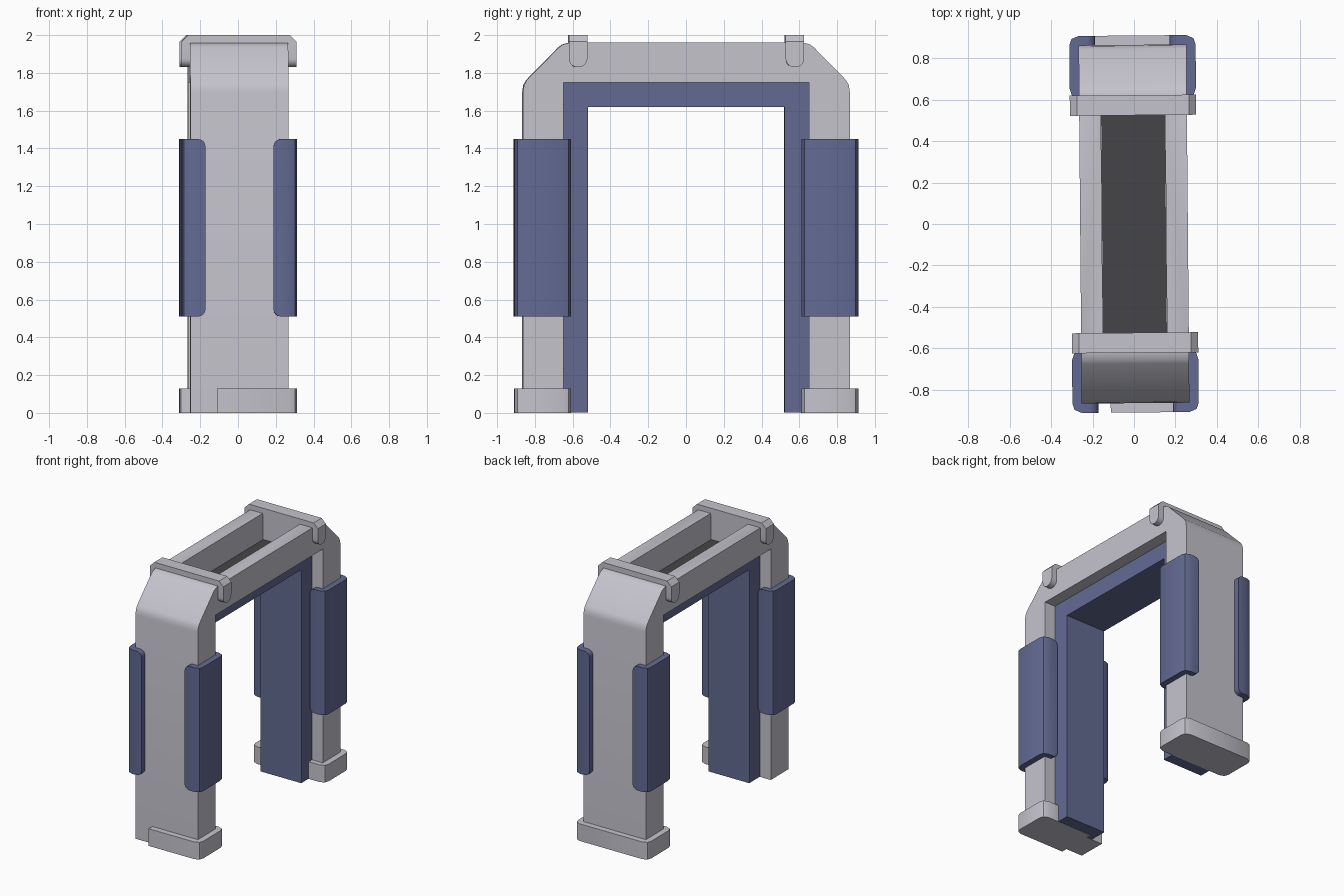
import bpy, bmesh, math
from mathutils import Vector

if "Cube" in bpy.data.objects:
    bpy.data.objects.remove(bpy.data.objects["Cube"])

TILT = math.radians(0.5)  # the whole model is turned very slightly about z


def material(name, rgb):
    m = bpy.data.materials.new(name)
    m.diffuse_color = (*rgb, 1)
    m.use_nodes = True
    m.node_tree.nodes["Principled BSDF"].inputs["Base Color"].default_value = m.diffuse_color
    return m


GREY = material("light_grey", (0.56, 0.55, 0.61))
BLUE = material("slate_blue", (0.125, 0.145, 0.29))
DARK = material("dark_grey", (0.06, 0.06, 0.063))


def prism(name, pts, axis, lo, hi, mat, bevel=None, offset=0.04, segments=4):
    """Extrude a 2D outline along an axis; bevel(a, b) picks edges to round."""
    def place(p, d):
        return {"x": (d, *p), "y": (p[0], d, p[1]), "z": (*p, d)}[axis]
    bm = bmesh.new()
    a = [bm.verts.new(place(p, lo)) for p in pts]
    b = [bm.verts.new(place(p, hi)) for p in pts]
    n = len(pts)
    bm.faces.new(a)
    bm.faces.new(b[::-1])
    for i in range(n):
        j = (i + 1) % n
        bm.faces.new((a[i], b[i], b[j], a[j]))
    bmesh.ops.recalc_face_normals(bm, faces=bm.faces)
    if bevel:
        edges = [e for e in bm.edges if bevel(e.verts[0].co, e.verts[1].co)]
        bmesh.ops.bevel(bm, geom=edges, offset=offset, segments=segments,
                        profile=0.5, affect="EDGES")
    me = bpy.data.meshes.new(name)
    bm.to_mesh(me)
    bm.free()
    me.materials.append(mat)
    ob = bpy.data.objects.new(name, me)
    bpy.context.collection.objects.link(ob)
    return ob


def rect(x0, x1, y0, y1):
    return [(x0, y0), (x1, y0), (x1, y1), (x0, y1)]


def mirrored(half):
    return half + [(-u, v) for u, v in reversed(half)]


# Grey outer arch with chamfered shoulders
arch = prism("outer_arch", mirrored([
    (0.65, 1.75), (0.65, 0), (0.865, 0), (0.865, 1.70), (0.86, 1.735),
    (0.845, 1.762), (0.675, 1.935), (0.655, 1.95), (0.62, 1.96)]),
    "x", -0.26, 0.26, GREY)

# Open channel along the top beam
cutter = prism("channel_cutter", rect(-0.155, 0.155, -0.53, 0.53), "z", 1.757, 2.2, GREY)
cutter.hide_render = True
cut = arch.modifiers.new("channel", "BOOLEAN")
cut.object = cutter
cut.operation = "DIFFERENCE"
cut.solver = "EXACT"
bpy.context.view_layer.objects.active = arch
bpy.ops.object.modifier_apply(modifier=cut.name)
bpy.data.objects.remove(cutter)
prism("channel_floor", rect(-0.154, 0.154, -0.529, 0.529), "z", 1.755, 1.761, DARK)

# Blue inner lining
prism("inner_lining", mirrored([
    (0.52, 1.62), (0.52, 0.002), (0.655, 0.002), (0.655, 1.752)]),
    "x", -0.17, 0.17, BLUE)

for side, sy in (("front", -1), ("back", 1)):
    # Foot block; the front one stops short on the left
    c = 0.045
    right = [(0.17, 0.61), (0.305 - c, 0.61), (0.295, 0.625), (0.305, 0.61 + c),
             (0.305, 0.91 - c), (0.295, 0.895), (0.305 - c, 0.91)]
    if sy > 0:
        foot = mirrored(right)
    else:
        foot = right + [(-0.12, 0.91), (-0.12, 0.61)]
    prism(side + "_foot", [(x, y * sy) for x, y in foot], "z", 0, 0.13, GREY)

    # Corner pads on the legs
    pad = right[1:] + [(0.18, 0.91), (0.18, 0.61)]
    for hand, sx in (("left", -1), ("right", 1)):
        prism(f"{side}_{hand}_pad", [(x * sx, y * sy) for x, y in pad], "z", 0.51, 1.45, BLUE,
              bevel=lambda p, q: abs(abs(p.x) - 0.18) < 1e-4 and abs(abs(q.x) - 0.18) < 1e-4
              and abs(p.z - q.z) < 1e-4)

    # Strap over the beam with rounded ends
    strap = mirrored([(0.25, 1.95), (0.25, 1.83), (0.305, 1.83), (0.305, 1.965), (0.27, 2.0)])
    lo, hi = sorted((0.525 * sy, 0.622 * sy))
    prism(side + "_strap", strap, "y", lo, hi, GREY,
          bevel=lambda p, q: abs(p.z - 1.83) < 1e-4 and abs(q.z - 1.83) < 1e-4
          and abs(p.y - q.y) < 1e-4, offset=0.045, segments=5)

# Smooth the rounded corners and apply the slight turn
for ob in bpy.context.scene.objects:
    ob.rotation_euler.z = TILT
    ob.select_set(True)
bpy.ops.object.shade_smooth_by_angle(angle=math.radians(32))
